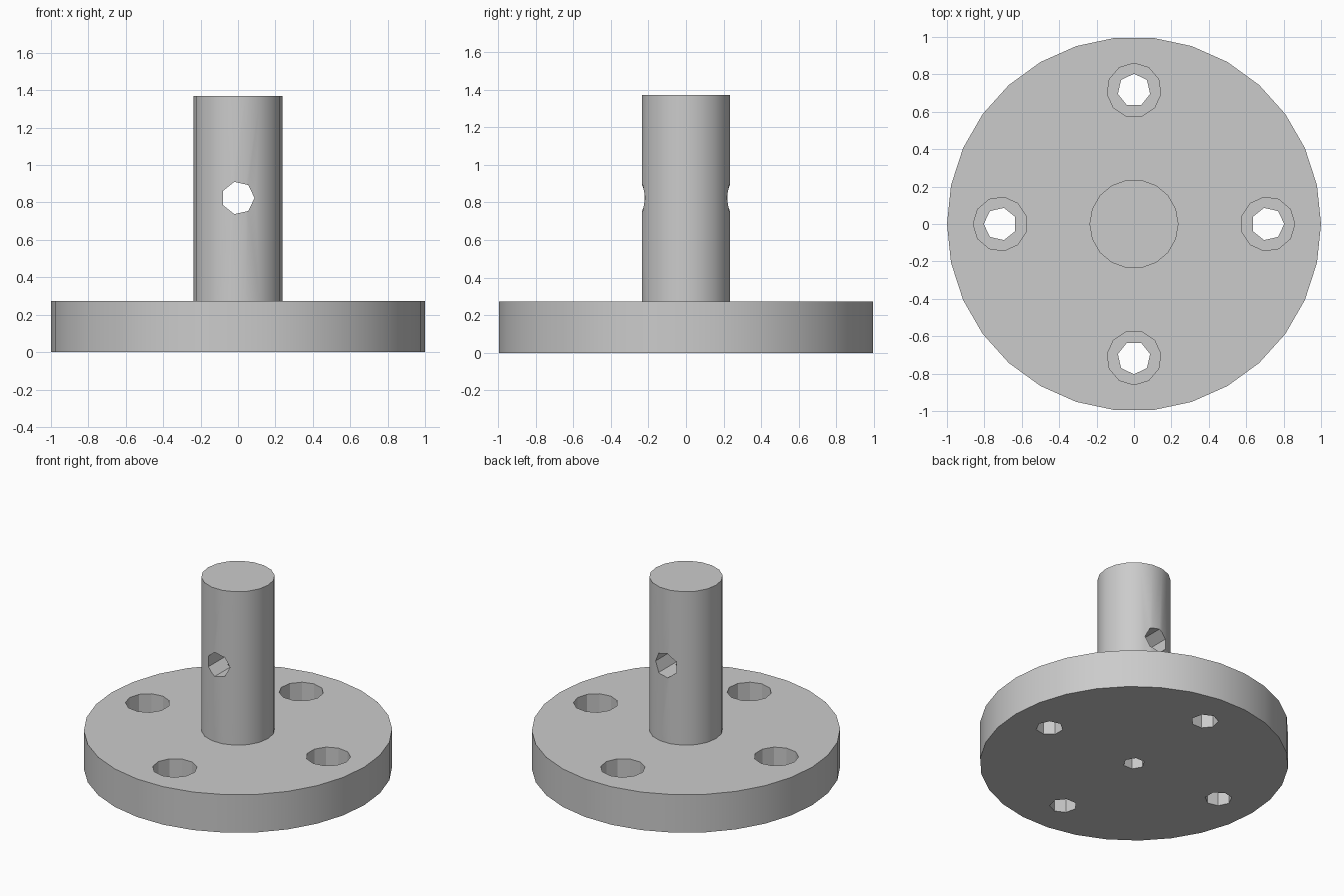
import bpy, bmesh
from math import cos, sin, pi, radians
from mathutils import Matrix

if "Cube" in bpy.data.objects:
    bpy.data.objects.remove(bpy.data.objects["Cube"], do_unlink=True)

DISC_TOP = 0.272
SHAFT_TOP = 1.37
BOLT_CIRCLE = 0.715
HOLE_R = 0.0885
PIN_Z = 0.824

grey = bpy.data.materials.new("plain_grey")
grey.use_nodes = True
grey.diffuse_color = (0.6, 0.6, 0.6, 1)
grey.node_tree.nodes["Principled BSDF"].inputs["Base Color"].default_value = (0.6, 0.6, 0.6, 1)


def prism(name, radius, sides, z0, z1, matrix=Matrix()):
    """Upright prism with its first corner on +x, then moved by the matrix."""
    bm = bmesh.new()
    ring = [bm.verts.new((radius * cos(2 * pi * i / sides),
                          radius * sin(2 * pi * i / sides), z0)) for i in range(sides)]
    base = bm.faces.new(ring)
    grown = bmesh.ops.extrude_face_region(bm, geom=[base], use_keep_orig=True)["geom"]
    top = [v for v in grown if isinstance(v, bmesh.types.BMVert)]
    bmesh.ops.translate(bm, verts=top, vec=(0, 0, z1 - z0))
    bmesh.ops.transform(bm, matrix=matrix, verts=bm.verts)
    bmesh.ops.recalc_face_normals(bm, faces=bm.faces)
    mesh = bpy.data.meshes.new(name)
    bm.to_mesh(mesh)
    bm.free()
    mesh.materials.append(grey)
    obj = bpy.data.objects.new(name, mesh)
    bpy.context.collection.objects.link(obj)
    return obj


def combine(body, tool, operation):
    """Apply a boolean to the body and drop the tool."""
    mod = body.modifiers.new(operation.lower(), 'BOOLEAN')
    mod.operation = operation
    mod.solver = 'EXACT'
    mod.object = tool
    bpy.context.view_layer.objects.active = body
    bpy.ops.object.modifier_apply(modifier=mod.name)
    bpy.data.objects.remove(tool, do_unlink=True)


# Round base flange with the upright shaft fused to it
body = prism("flange_with_shaft", 1.0, 30, 0, DISC_TOP)
combine(body, prism("shaft", 0.238, 18, 0.1, SHAFT_TOP), 'UNION')

# Four counterbored bolt holes, each with a corner pointing outward
for i in range(4):
    place = Matrix.Rotation(i * pi / 2, 4, 'Z') @ Matrix.Translation((BOLT_CIRCLE, 0, 0))
    combine(body, prism("counterbore", 0.1445, 11, 0.13, 0.5, place), 'DIFFERENCE')
    combine(body, prism("bolt_hole", HOLE_R, 7, -0.2, 0.4, place), 'DIFFERENCE')

# Cross pin hole through the shaft, front to back
across = Matrix.Translation((0, 0, PIN_Z)) @ Matrix.Rotation(pi / 2, 4, 'X')
combine(body, prism("pin_hole", HOLE_R, 7, -0.5, 0.5, across), 'DIFFERENCE')

# Central bore from the underside up to the pin hole
combine(body, prism("central_bore", 0.071, 6, -0.2, PIN_Z), 'DIFFERENCE')

# Smooth the round walls, keep rims and hole facets sharp
bpy.ops.object.select_all(action='DESELECT')
body.select_set(True)
bpy.context.view_layer.objects.active = body
bpy.ops.object.shade_smooth_by_angle(angle=radians(30))
